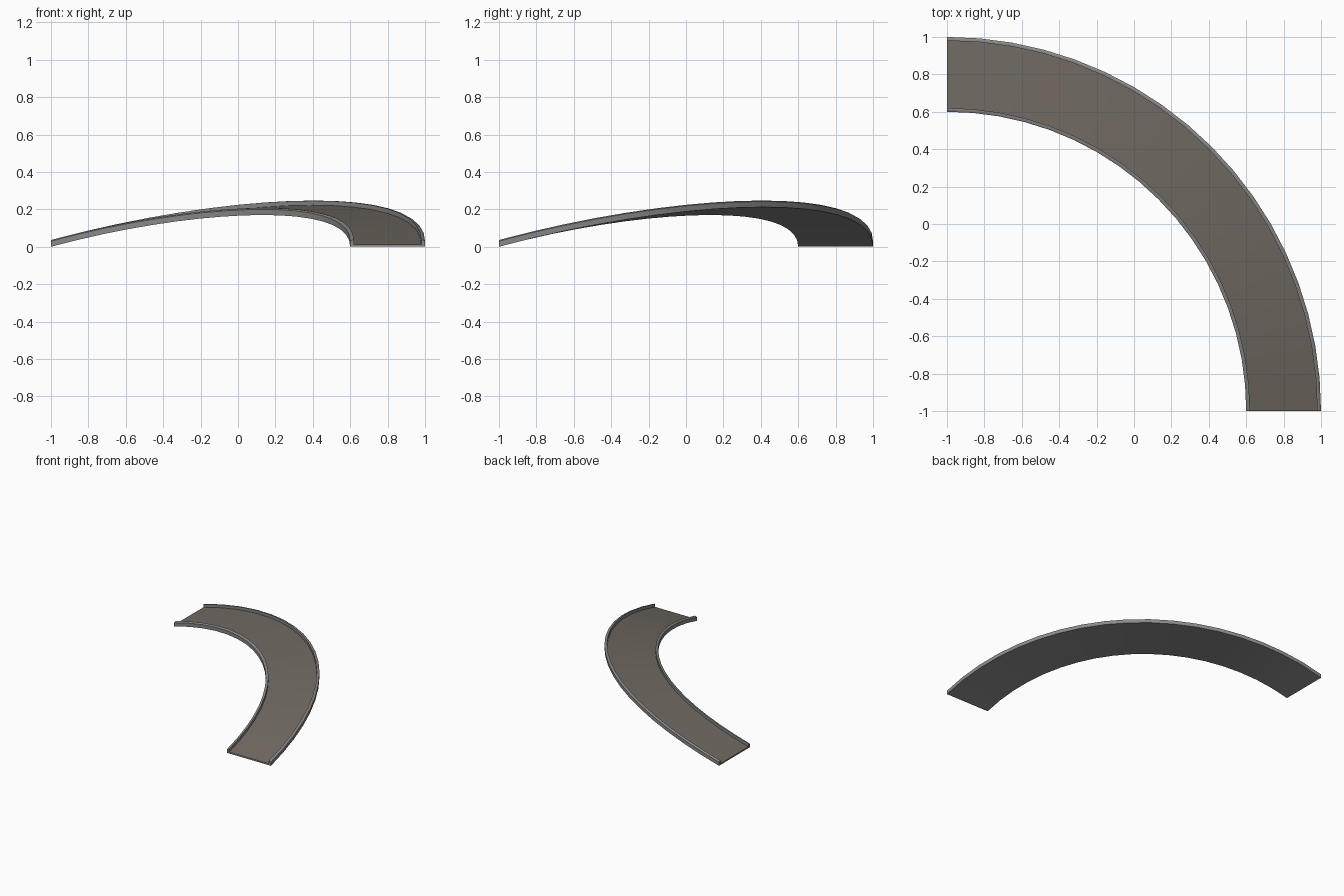
import bpy, bmesh, math

if "Cube" in bpy.data.objects:
    bpy.data.objects.remove(bpy.data.objects["Cube"])

SEG = 18            # segments along the quarter turn
R_IN, R_OUT = 1.6, 2.0


def material(name, rgb):
    m = bpy.data.materials.new(name)
    m.diffuse_color = (*rgb, 1)
    m.use_nodes = True
    m.node_tree.nodes["Principled BSDF"].inputs["Base Color"].default_value = m.diffuse_color
    return m


brown = material("road brown grey", (0.165, 0.145, 0.122))
grey = material("rail grey", (0.25, 0.25, 0.25))


def sweep(name, profile, base_mat, top_mat=None):
    """Sweep an (radius, height) profile round the banked, humped quarter turn."""
    bm = bmesh.new()
    rings = []
    for i in range(SEG + 1):
        t = i / SEG
        a = t * math.pi / 2
        hump = 4 * t * (1 - t)
        rings.append([bm.verts.new((-1 + r * math.cos(a), -1 + r * math.sin(a),
                                    h + 0.106 * r * hump)) for r, h in profile])
    n = len(profile)
    for a, b in zip(rings, rings[1:]):
        for j in range(n):
            k = (j + 1) % n
            bm.faces.new((a[j], a[k], b[k], b[j]))
    bm.faces.new(rings[0])
    bm.faces.new(rings[-1])
    bmesh.ops.recalc_face_normals(bm, faces=bm.faces)
    me = bpy.data.meshes.new(name)
    me.materials.append(base_mat)
    if top_mat:
        me.materials.append(top_mat)
        for f in bm.faces:
            f.material_index = int(f.normal.z > 0.5)
    bm.to_mesh(me)
    bm.free()
    ob = bpy.data.objects.new(name, me)
    bpy.context.collection.objects.link(ob)
    bpy.context.view_layer.objects.active = ob
    ob.select_set(True)
    bpy.ops.object.shade_smooth_by_angle(angle=math.radians(30))
    ob.select_set(False)


# Road slab between the rails
sweep("road", [(R_IN + .02, 0), (R_OUT - .02, 0), (R_OUT - .02, .012), (R_IN + .02, .012)],
      grey, brown)

# Rails with a chamfered outer top edge
for name, edge, s in (("inner_rail", R_IN, 1), ("outer_rail", R_OUT, -1)):
    sweep(name, [(edge, 0), (edge + s * .02, 0), (edge + s * .02, .036),
                 (edge + s * .01, .036), (edge, .03)], grey)
